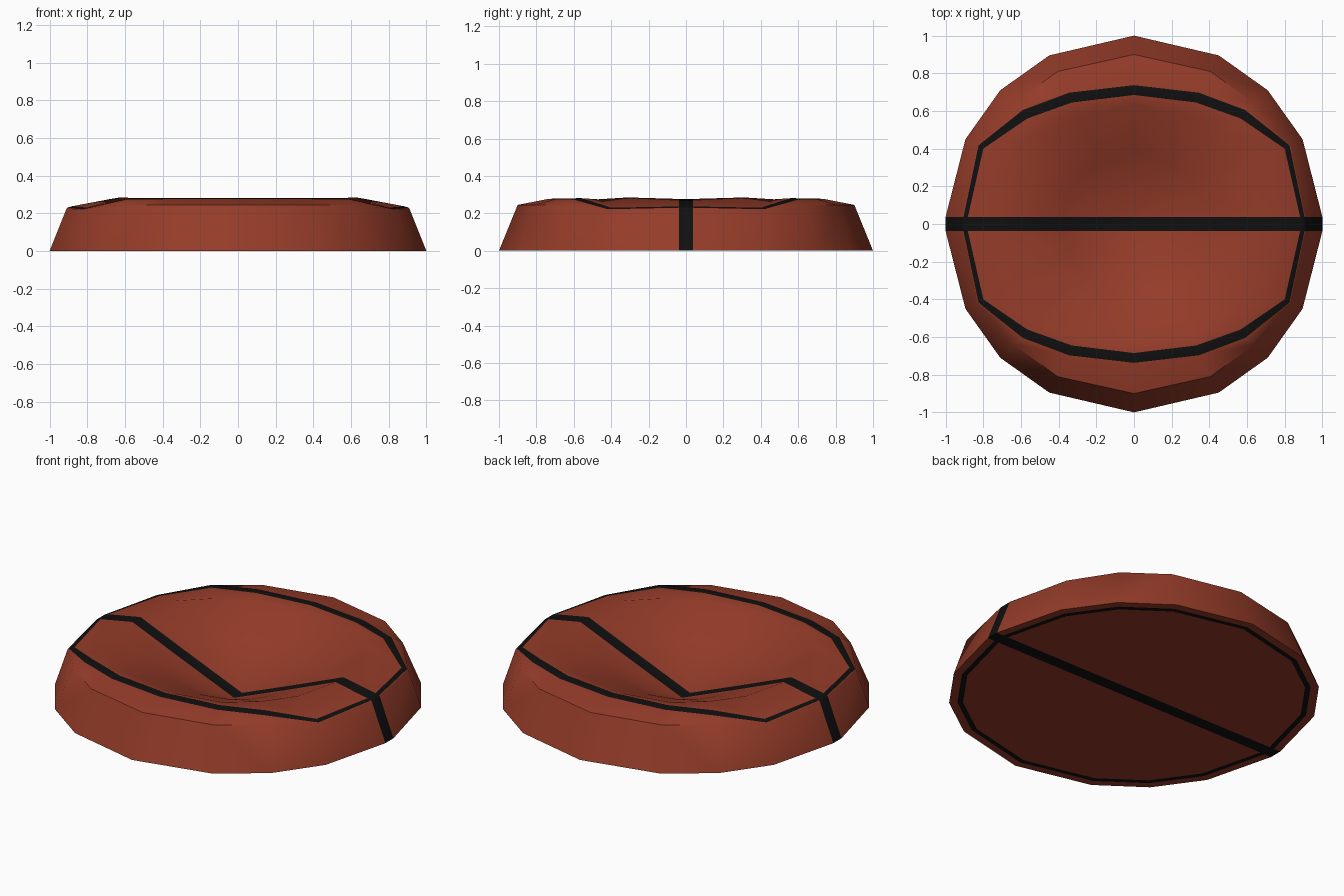
import bpy, bmesh, math

if "Cube" in bpy.data.objects:
    bpy.data.objects.remove(bpy.data.objects["Cube"])

W = 0.038  # half width of the straight band

# One quarter of each ring, from the x axis round to the y axis
base = [(1, W, 0), (.895, .45, 0), (.71, .71, 0), (.45, .895, 0), (0, 1, 0)]
wall_top = [(.91, W, .225), (.83, .42, .22), (.64, .64, .245), (.405, .81, .245), (0, .9, .245)]
band_out = [(.905, W, .23), (.825, .418, .222), (.59, .605, .275), (.345, .697, .277), (0, .737, .277)]
band_in = [(.882, W, .237), (.80, .40, .23), (.567, .56, .281), (.33, .645, .28), (0, .685, .28)]
crest = [(.67, W, .277), (.62, .31, .285), (.48, .47, .275), (.30, .58, .265), (0, .63, .26)]


def scaled(s, z):
    """Base outline shrunk by s, keeping the straight band's width."""
    return [(x * s, max(y * s, W), z) for x, y, _ in base]


def first_fixed(ring):
    return [(ring[0][0], W, ring[0][2])] + ring[1:]


rings = [scaled(0, 0), scaled(.925, 0), scaled(.955, 0), base, wall_top,
         band_out, band_in, crest, scaled(.38, .157), scaled(0, .004)]
black_rows = {1, 5}  # bottom band ring and top band ring


def material(name, col):
    m = bpy.data.materials.new(name)
    m.diffuse_color = (*col, 1)
    m.use_nodes = True
    m.node_tree.nodes["Principled BSDF"].inputs["Base Color"].default_value = m.diffuse_color
    return m


# Quarter shell: first column is half of the straight band
bm = bmesh.new()
grid = []
for ring in rings:
    ring = first_fixed(ring)
    pts = [(ring[0][0], 0, ring[0][2])] + ring
    grid.append([bm.verts.new(p) for p in pts])
for i in range(len(grid) - 1):
    for j in range(5):
        f = bm.faces.new((grid[i][j], grid[i][j + 1], grid[i + 1][j + 1], grid[i + 1][j]))
        f.material_index = 1 if j == 0 or i in black_rows else 0
        f.smooth = True

# Mirror into the full disc
for axis in (0, 1):
    dup = bmesh.ops.duplicate(bm, geom=bm.verts[:] + bm.edges[:] + bm.faces[:])["geom"]
    for v in dup:
        if isinstance(v, bmesh.types.BMVert):
            v.co[axis] *= -1
bmesh.ops.remove_doubles(bm, verts=bm.verts[:], dist=0.0005)
bmesh.ops.recalc_face_normals(bm, faces=bm.faces[:])

mesh = bpy.data.meshes.new("dished_disc")
bm.to_mesh(mesh)
bm.free()
mesh.materials.append(material("red", (.30, .045, .022)))
mesh.materials.append(material("black", (.005, .005, .005)))
disc = bpy.data.objects.new("dished_disc", mesh)
bpy.context.collection.objects.link(disc)
bpy.context.view_layer.objects.active = disc
disc.select_set(True)
bpy.ops.object.shade_smooth_by_angle(angle=math.radians(45))
